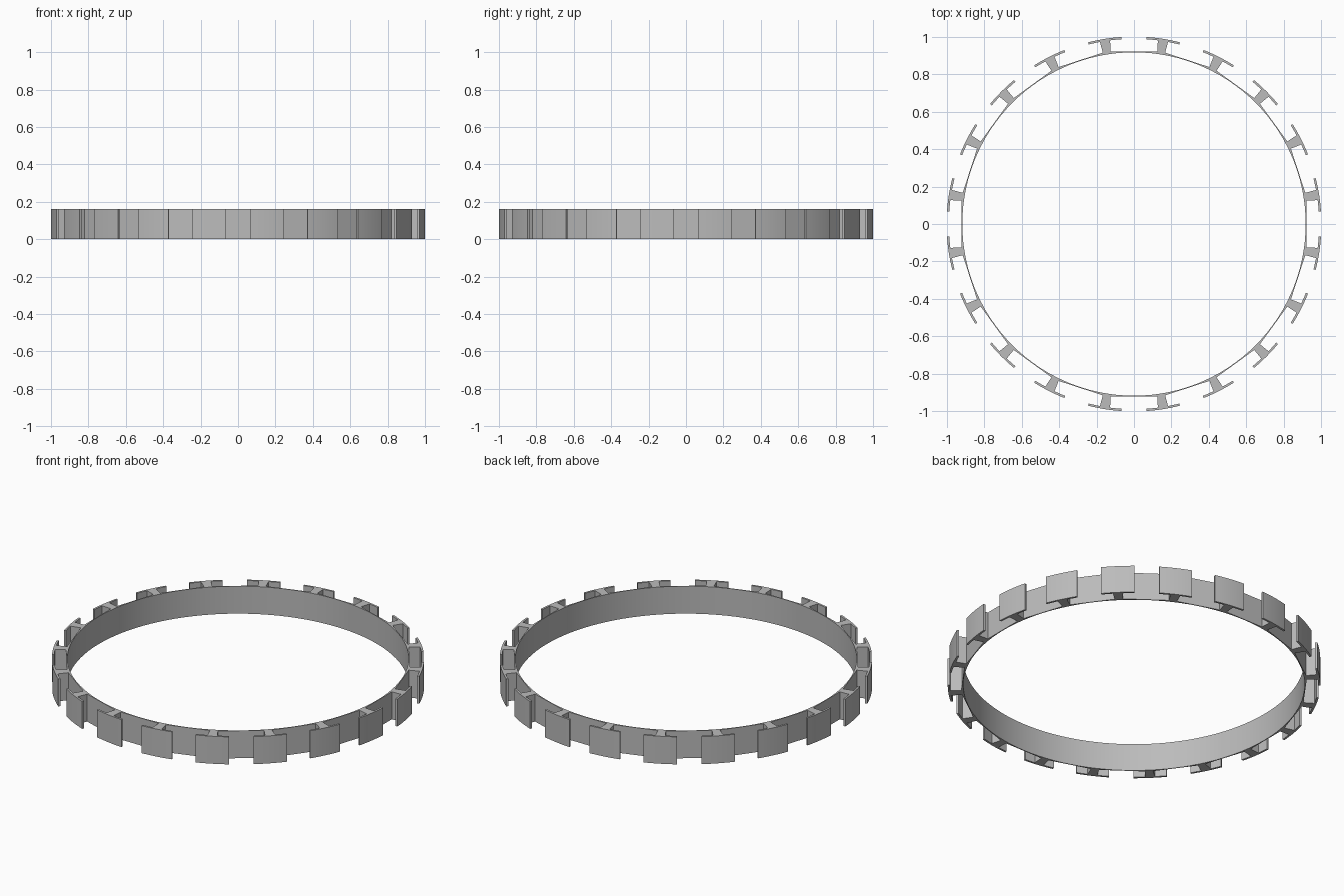
import bpy, bmesh
from math import sin, cos, radians

HEIGHT = 0.163
TEETH = 20
STEP = 360 / TEETH
R_IN, R_OUT = 0.918, 0.934      # band bore and band corners at the teeth
PAD_IN, PAD_OUT = 0.990, 1.002
PAD_HALF = 5.2                  # half the pad's angle in degrees

if "Cube" in bpy.data.objects:
    bpy.data.objects.remove(bpy.data.objects["Cube"])

grey = bpy.data.materials.new("plain grey")
grey.use_nodes = True
grey.diffuse_color = (0.5, 0.5, 0.5, 1)
grey.node_tree.nodes["Principled BSDF"].inputs["Base Color"].default_value = (0.5, 0.5, 0.5, 1)


def polar(radius, degrees):
    return radius * cos(radians(degrees)), radius * sin(radians(degrees))


def strip(name, inner, outer, closed=False):
    """Solid of full height between two matching rows of plan points."""
    bm = bmesh.new()
    rows = [[bm.verts.new((x, y, z)) for x, y in row]
            for row, z in ((inner, 0), (outer, 0), (outer, HEIGHT), (inner, HEIGHT))]
    n = len(inner)
    for i in range(n if closed else n - 1):
        j = (i + 1) % n
        for k in range(4):
            a, b = rows[k], rows[(k + 1) % 4]
            bm.faces.new((a[i], a[j], b[j], b[i]))
    if not closed:
        bm.faces.new([row[0] for row in rows])
        bm.faces.new([row[-1] for row in rows])
    bmesh.ops.recalc_face_normals(bm, faces=bm.faces)
    mesh = bpy.data.meshes.new(name)
    bm.to_mesh(mesh)
    bm.free()
    mesh.materials.append(grey)
    obj = bpy.data.objects.new(name, mesh)
    bpy.context.collection.objects.link(obj)
    bpy.ops.object.select_all(action="DESELECT")
    obj.select_set(True)
    bpy.context.view_layer.objects.active = obj
    bpy.ops.object.shade_smooth_by_angle(angle=radians(15))
    return obj


# Thin band: round bore, outside made of flats running from tooth to tooth
angles = range(0, 360, 3)
flat = R_OUT * cos(radians(STEP / 2))
bore = [polar(R_IN, a) for a in angles]
outside = [polar(flat / cos(radians((a + STEP / 2) % STEP - STEP / 2)), a) for a in angles]
strip("inner_band", bore, outside, closed=True)

# Teeth: a flared stem carrying a thin curved pad
for t in range(TEETH):
    mid = STEP * (t + 0.5)
    strip(f"tooth_stem_{t + 1}",
          [polar(R_OUT - 0.008, mid + d) for d in (-1.3, 1.3)],
          [polar(PAD_IN + 0.004, mid + d) for d in (-1.6, 1.6)])
    arc = [mid + PAD_HALF * (i / 4 - 1) for i in range(9)]
    strip(f"tooth_pad_{t + 1}",
          [polar(PAD_IN, a) for a in arc],
          [polar(PAD_OUT, a) for a in arc])
